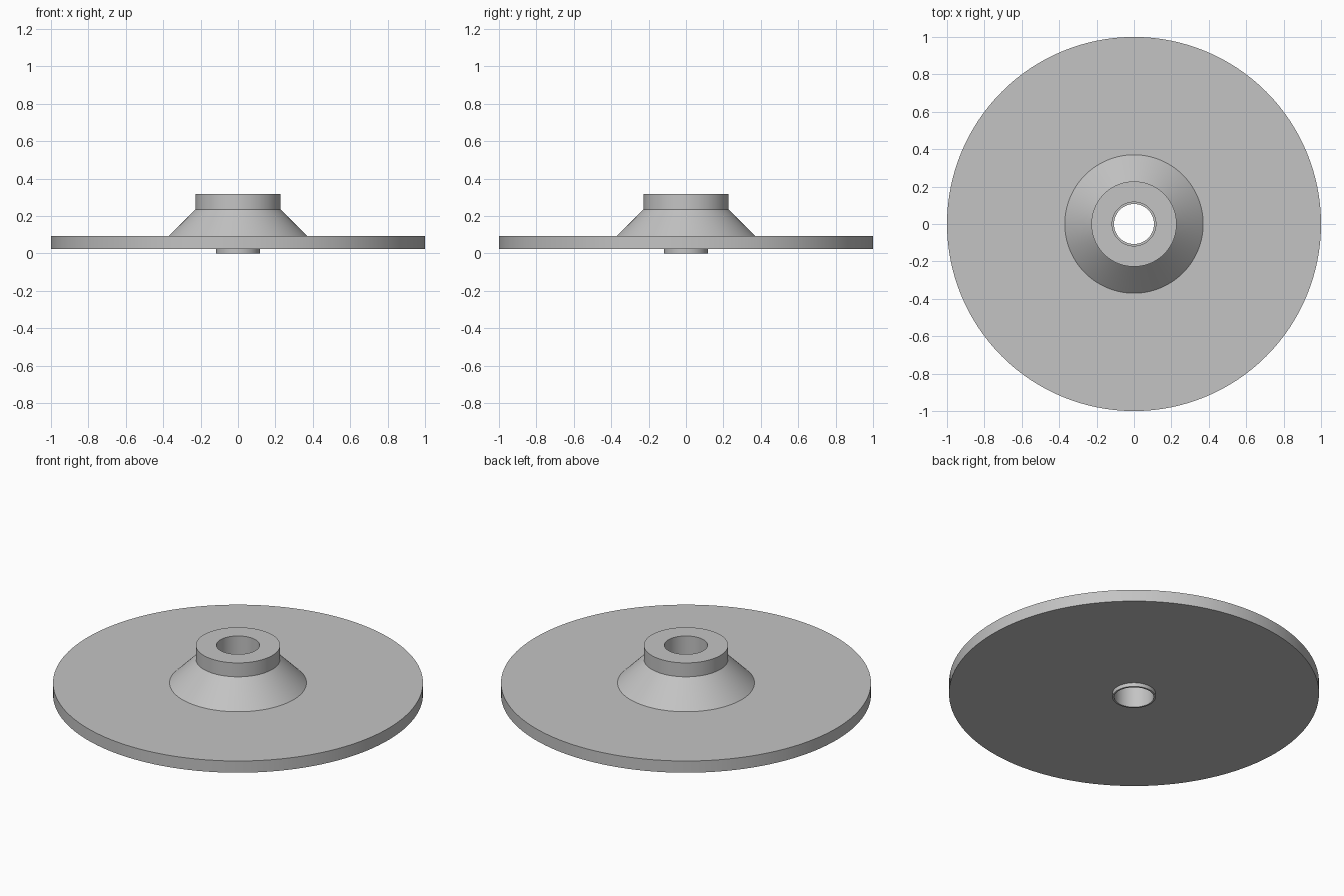
import bpy
import bmesh
import math

cube = bpy.data.objects.get("Cube")
if cube:
    bpy.data.objects.remove(cube, do_unlink=True)

SEGMENTS = 128

# Plain grey material
grey = bpy.data.materials.new("plain grey")
grey.use_nodes = True
colour = (0.55, 0.55, 0.55, 1.0)
grey.diffuse_color = colour
grey.node_tree.nodes["Principled BSDF"].inputs["Base Color"].default_value = colour


def lathe(name, profile, material):
    """Spin a closed (radius, height) profile around the z axis."""
    bm = bmesh.new()
    verts = [bm.verts.new((r, 0, z)) for r, z in profile]
    edges = [bm.edges.new((v, verts[(i + 1) % len(verts)]))
             for i, v in enumerate(verts)]
    bmesh.ops.spin(bm, geom=verts + edges, cent=(0, 0, 0), axis=(0, 0, 1),
                   angle=math.tau, steps=SEGMENTS, use_merge=True)
    bmesh.ops.remove_doubles(bm, verts=bm.verts, dist=1e-5)
    bmesh.ops.recalc_face_normals(bm, faces=bm.faces)
    mesh = bpy.data.meshes.new(name)
    bm.to_mesh(mesh)
    bm.free()
    mesh.materials.append(material)
    obj = bpy.data.objects.new(name, mesh)
    bpy.context.collection.objects.link(obj)
    bpy.ops.object.select_all(action='DESELECT')
    obj.select_set(True)
    bpy.context.view_layer.objects.active = obj
    bpy.ops.object.shade_smooth_by_angle(angle=math.radians(30))
    return obj


disc_radius, disc_bottom, disc_top = 1.0, 0.023, 0.093
cone_radius, cone_top = 0.37, 0.235
collar_radius, collar_top = 0.228, 0.318
bore_radius, lip_radius, ledge = 0.117, 0.107, 0.165

# Disc, conical hub, collar and stepped bore with a short lip underneath
lathe("flanged_disc", [
    (lip_radius, 0),
    (bore_radius, 0),
    (bore_radius, disc_bottom),
    (disc_radius, disc_bottom),
    (disc_radius, disc_top),
    (cone_radius, disc_top),
    (collar_radius, cone_top),
    (collar_radius, collar_top),
    (bore_radius, collar_top),
    (bore_radius, ledge),
    (lip_radius, ledge),
], grey)
